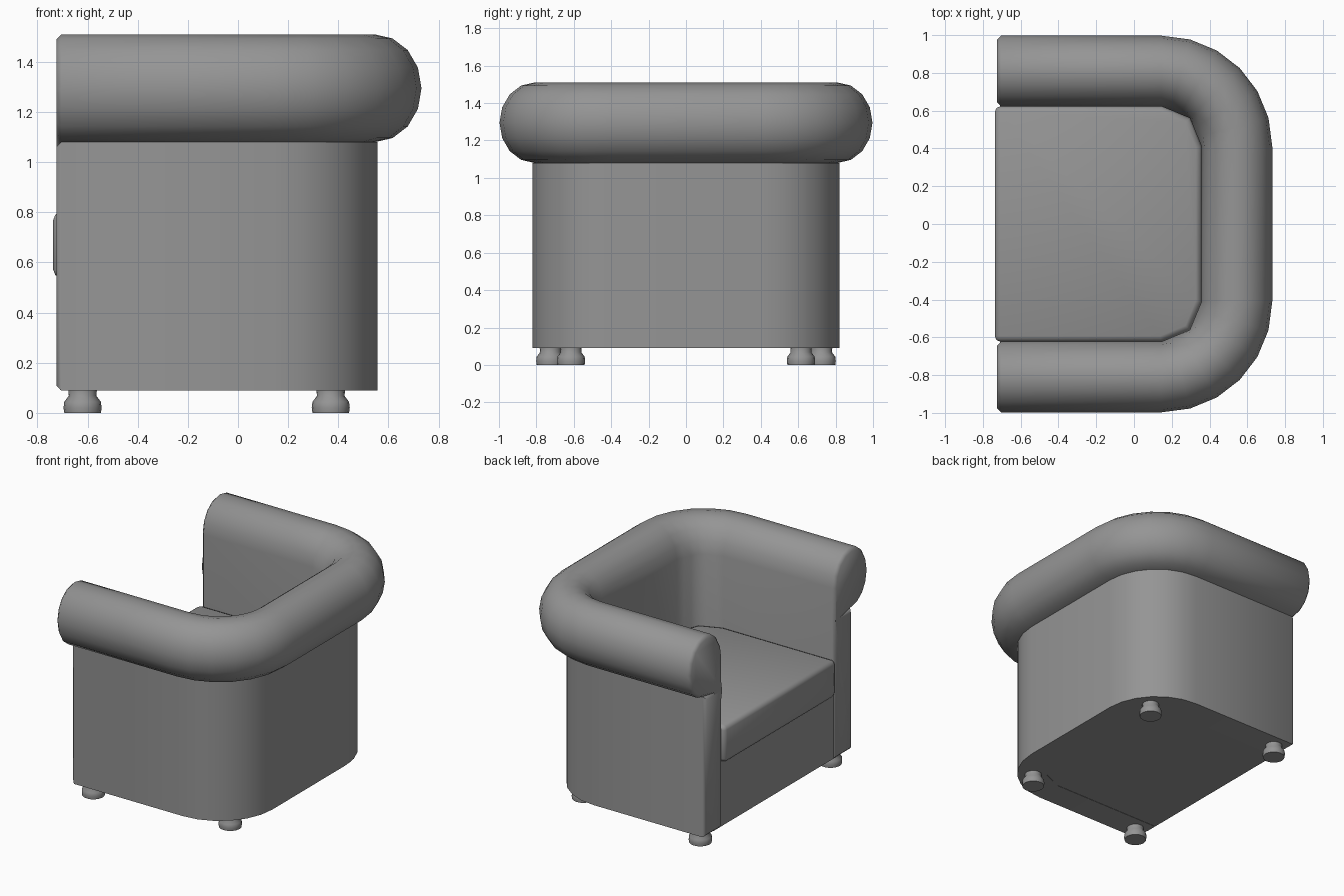
import bpy, bmesh
from math import sin, cos, radians, pi

cube = bpy.data.objects.get("Cube")
if cube:
    bpy.data.objects.remove(cube)

grey = bpy.data.materials.new("grey upholstery")
grey.use_nodes = True
colour = (0.3, 0.3, 0.3, 1)
grey.diffuse_color = colour
grey.node_tree.nodes["Principled BSDF"].inputs["Base Color"].default_value = colour

CX, CY = 0.145, 0.41      # centre of each rounded back corner
INNER = 0.213             # inner wall distance from that centre


def finish(name, bm, angle=50):
    bmesh.ops.recalc_face_normals(bm, faces=bm.faces)
    mesh = bpy.data.meshes.new(name)
    bm.to_mesh(mesh)
    bm.free()
    mesh.materials.append(grey)
    ob = bpy.data.objects.new(name, mesh)
    bpy.context.collection.objects.link(ob)
    bpy.ops.object.select_all(action='DESELECT')
    bpy.context.view_layer.objects.active = ob
    ob.select_set(True)
    bpy.ops.object.shade_smooth_by_angle(angle=radians(angle))
    return ob


def u_path(r, front, step, chord=False):
    """U-shaped outline, open towards -x, at distance r from the corner centres."""
    pts = [(front, -CY - r)]
    for side, start in ((-1, -90), (1, 0)):
        for a in range(start, start + 91, step):
            x, y = cos(radians(a)), sin(radians(a))
            if chord:     # flatten the tight inner corner into two straight facets
                lo = (a // 45) * 45
                t = (a - lo) / 45
                p, q = radians(lo), radians(lo + 45)
                x = cos(p) * (1 - t) + cos(q) * t
                y = sin(p) * (1 - t) + sin(q) * t
            pts.append((CX + r * x, side * CY + r * y))
    pts.append((front, CY + r))
    return pts


def slab(name, r, front, step, z0, z1, bevel=0):
    bm = bmesh.new()
    face = bm.faces.new([bm.verts.new((x, y, z0)) for x, y in u_path(r, front, step)])
    top = bmesh.ops.extrude_face_region(bm, geom=[face], use_keep_orig=True)
    for v in top["geom"]:
        if isinstance(v, bmesh.types.BMVert):
            v.co.z = z1
    bmesh.ops.recalc_face_normals(bm, faces=bm.faces)
    if bevel:
        sharp = [e for e in bm.edges if e.calc_face_angle(0) > radians(60)]
        bmesh.ops.bevel(bm, geom=sharp, offset=bevel, segments=2, profile=0.5,
                        affect='EDGES', clamp_overlap=True)
    return finish(name, bm)


# Arms and back: one wall-with-roll profile swept around the U
profile = [(INNER, 0.09)]
for i in range(13):
    a = pi - i * pi / 8
    profile.append((0.40 + 0.187 * cos(a), 1.295 + 0.215 * sin(a)))
profile += [(0.412, 1.08), (0.412, 0.09)]

bm = bmesh.new()
rails = []
for r, z in profile:
    path = u_path(r, -0.725, 15, chord=r < 0.22)
    rails.append([bm.verts.new((x, y, z)) for x, y in path])
count = len(rails)
for i in range(count):
    a, b = rails[i], rails[(i + 1) % count]
    for j in range(len(a) - 1):
        bm.faces.new((a[j], a[j + 1], b[j + 1], b[j]))
caps = [bm.faces.new([rail[end] for rail in rails]) for end in (0, -1)]
bmesh.ops.recalc_face_normals(bm, faces=bm.faces)
rim = [e for cap in caps for e in cap.edges]
bmesh.ops.bevel(bm, geom=rim, offset=0.02, segments=1, affect='EDGES')
bmesh.ops.remove_doubles(bm, verts=bm.verts, dist=0.0005)
finish("arms_and_back", bm)

# Base under the seat, with the front panel between the arms
slab("seat_base", 0.3, -0.71, 15, 0.092, 0.55)

# Seat cushion, slightly proud of the front
slab("seat_cushion", INNER, -0.737, 45, 0.54, 0.80, bevel=0.03)

# Turned feet
foot_profile = [(0.058, 0.1), (0.055, 0.068), (0.073, 0.044), (0.076, 0.02), (0.073, 0)]
for label, x, y in (("front", -0.62, 0.725), ("back", 0.37, 0.615)):
    for side_name, side in (("left", 1), ("right", -1)):
        bm = bmesh.new()
        rings = []
        for r, z in foot_profile:
            rings.append([bm.verts.new((x + r * cos(k * pi / 8), side * y + r * sin(k * pi / 8), z))
                          for k in range(16)])
        for a, b in zip(rings, rings[1:]):
            for k in range(16):
                n = (k + 1) % 16
                bm.faces.new((a[k], a[n], b[n], b[k]))
        bm.faces.new(rings[0])
        bm.faces.new(rings[-1])
        finish(f"{label}_{side_name}_foot", bm)
